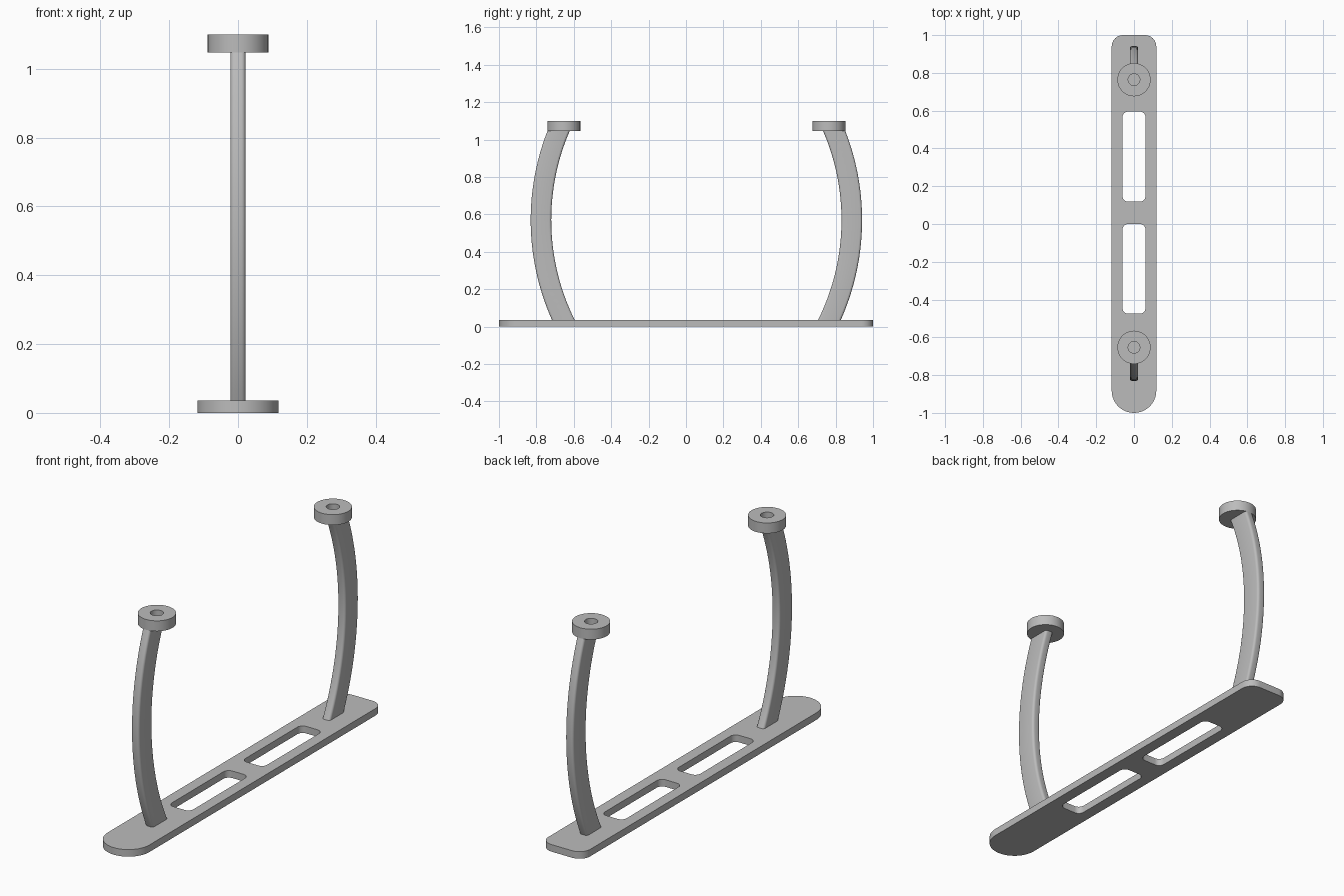
import bpy, bmesh, math

cube = bpy.data.objects.get("Cube")
if cube:
    bpy.data.objects.remove(cube, do_unlink=True)

# Single plain grey
GREY = (0.5, 0.5, 0.5, 1)
mat = bpy.data.materials.new("plain grey")
mat.use_nodes = True
mat.diffuse_color = GREY
mat.node_tree.nodes["Principled BSDF"].inputs["Base Color"].default_value = GREY

MID_Y = 0.0555      # plane the two arms mirror about
PLATE_H = 0.036
CAP_Z, TOP_Z = 1.047, 1.1


def finish(name, bm):
    bmesh.ops.remove_doubles(bm, verts=bm.verts, dist=1e-5)
    bmesh.ops.recalc_face_normals(bm, faces=bm.faces)
    mesh = bpy.data.meshes.new(name)
    bm.to_mesh(mesh)
    bm.free()
    mesh.materials.append(mat)
    ob = bpy.data.objects.new(name, mesh)
    bpy.context.collection.objects.link(ob)
    bpy.ops.object.select_all(action='DESELECT')
    ob.select_set(True)
    bpy.context.view_layer.objects.active = ob
    bpy.ops.object.shade_smooth_by_angle(angle=math.radians(35))
    return ob


def rounded_rect(x, y0, y1, r_low, r_high, steps=8):
    """Outline of half-width x, with separate corner radii at each end."""
    pts = []
    corners = ((1, 1, r_high), (-1, 1, r_high), (-1, -1, r_low), (1, -1, r_low))
    for k, (sx, sy, r) in enumerate(corners):
        cx, cy = sx * (x - r), (y1 - r if sy > 0 else y0 + r)
        for i in range(steps + 1):
            a = math.pi / 2 * (k + i / steps)
            pts.append((cx + r * math.cos(a), cy + r * math.sin(a)))
    return pts


# Base plate: rounded front end, softened back corners, two long slots
curve = bpy.data.curves.new("plate_outline", 'CURVE')
curve.dimensions = '2D'
curve.fill_mode = 'BOTH'
curve.extrude = PLATE_H / 2
for outline in (rounded_rect(0.118, -1, 1, 0.1175, 0.06, 12),
                rounded_rect(0.061, 0.118, 0.595, 0.03, 0.03),
                rounded_rect(0.061, -0.475, 0.0, 0.03, 0.03)):
    spline = curve.splines.new('POLY')
    spline.points.add(len(outline) - 1)
    for p, (x, y) in zip(spline.points, outline):
        p.co = (x, y, 0, 1)
    spline.use_cyclic_u = True
helper = bpy.data.objects.new("plate_outline", curve)
bpy.context.collection.objects.link(helper)
bpy.context.view_layer.update()
flat = bpy.data.meshes.new_from_object(helper.evaluated_get(bpy.context.evaluated_depsgraph_get()))
bm = bmesh.new()
bm.from_mesh(flat)
bmesh.ops.translate(bm, verts=bm.verts, vec=(0, 0, PLATE_H / 2))
bpy.data.objects.remove(helper, do_unlink=True)
bpy.data.meshes.remove(flat)
finish("base_plate", bm)


# Bowed arm: rounded section swept along an arc
def arm(name, side):
    radius, centre_z, bulge = 1.255, 0.57, 0.831
    section = rounded_rect(0.022, -0.055, 0.055, 0.012, 0.012, 4)
    low = math.asin((0.015 - centre_z) / radius)
    high = math.asin((CAP_Z + 0.012 - centre_z) / radius)
    bm = bmesh.new()
    rings, steps = [], 28
    for i in range(steps + 1):
        a = low + (high - low) * i / steps
        ring = []
        for x, offset in section:
            r = radius + offset
            y = bulge - radius + r * math.cos(a)
            z = centre_z + r * math.sin(a)
            # Level the two ends so they sit inside the plate and cap
            if i == 0:
                z, y = 0.015, y + (z - 0.015) * math.tan(a)
            if i == steps:
                z, y = CAP_Z + 0.012, y + (z - CAP_Z - 0.012) * math.tan(a)
            ring.append(bm.verts.new((x, MID_Y + side * y, z)))
        rings.append(ring)
    n = len(section)
    for a, b in zip(rings, rings[1:]):
        for j in range(n):
            k = (j + 1) % n
            bm.faces.new((a[j], a[k], b[k], b[j]))
    bm.faces.new(rings[0])
    bm.faces.new(rings[-1])
    finish(name, bm)


# Round cap with a blind hole in its top
def cap(name, side):
    floor = TOP_Z - 0.035
    profile = [(0, CAP_Z), (0.088, CAP_Z), (0.088, TOP_Z),
               (0.031, TOP_Z), (0.031, floor), (0, floor)]
    bm = bmesh.new()
    verts = [bm.verts.new((r, 0, z)) for r, z in profile]
    edges = [bm.edges.new(pair) for pair in zip(verts, verts[1:])]
    bmesh.ops.spin(bm, geom=verts + edges, cent=(0, 0, 0), axis=(0, 0, 1),
                   angle=math.tau, steps=48, use_duplicate=False)
    bmesh.ops.translate(bm, verts=bm.verts, vec=(0, MID_Y + side * 0.7085, 0))
    finish(name, bm)


for label, side in (("front", -1), ("back", 1)):
    arm(label + "_arm", side)
    cap(label + "_cap", side)
